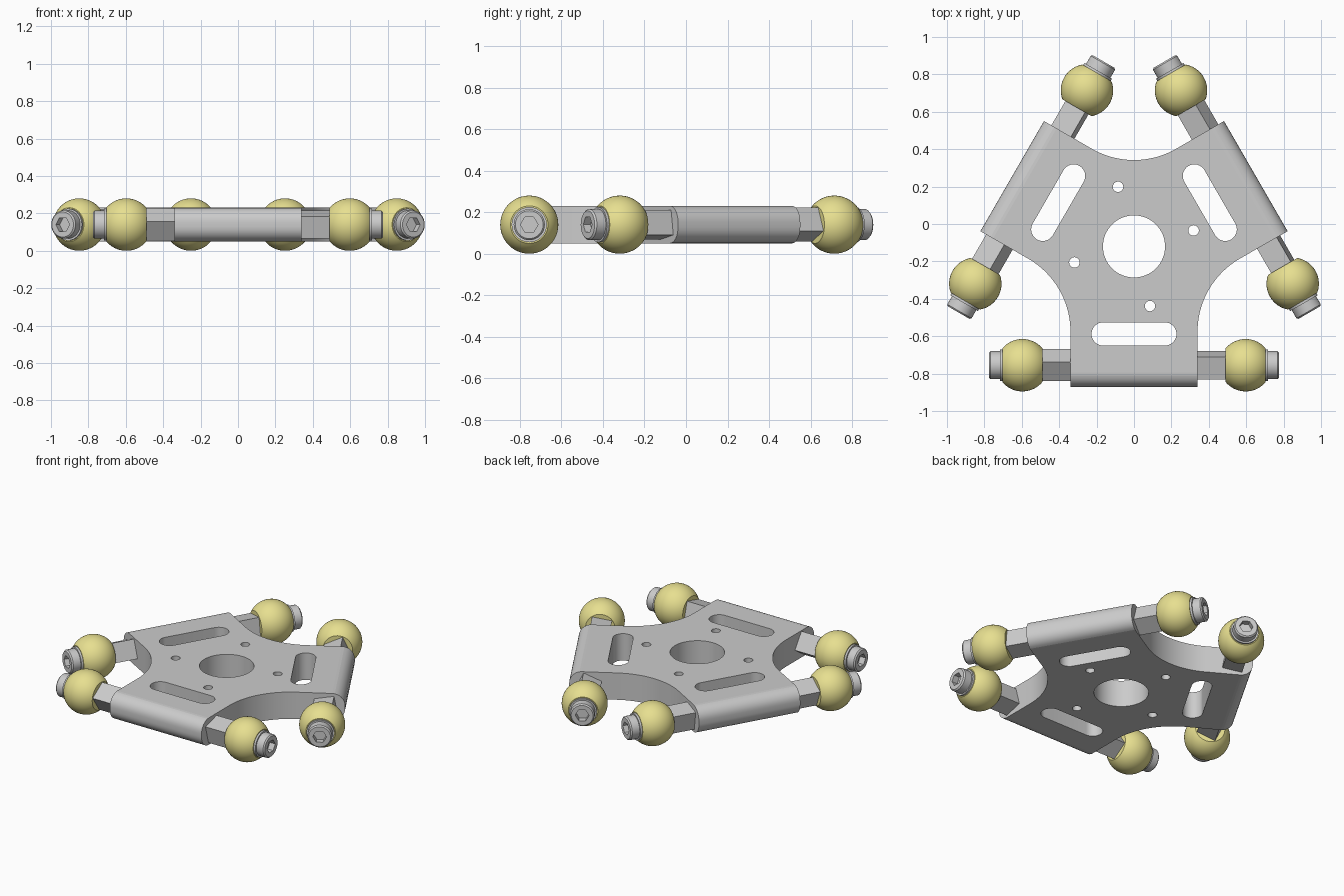
import bpy, bmesh
from math import sin, cos, pi, radians, sqrt
from mathutils import Matrix, Vector

if "Cube" in bpy.data.objects:
    bpy.data.objects.remove(bpy.data.objects["Cube"])

CY, ZC, ARM = -0.12, 0.14, 0.635      # hub centre y, mid height, hub-to-rod distance
HALF, OUT, NECK = 0.34, 0.752, 0.458  # arm half width, outer reach, start of concave arc
T = 0.09                              # half plate thickness
BASE = Matrix.Translation((0, CY, ZC))


def finish(name, bm, mat=None, angle=30):
    bmesh.ops.recalc_face_normals(bm, faces=bm.faces[:])
    me = bpy.data.meshes.new(name)
    bm.to_mesh(me)
    bm.free()
    ob = bpy.data.objects.new(name, me)
    bpy.context.collection.objects.link(ob)
    if mat:
        me.materials.append(mat)
    select(ob)
    bpy.ops.object.shade_smooth_by_angle(angle=radians(angle))
    return ob


def select(ob):
    bpy.ops.object.select_all(action='DESELECT')
    ob.select_set(True)
    bpy.context.view_layer.objects.active = ob


def prism(bm, pts, h):
    """Closed vertical prism from a 2D outline."""
    f = bm.faces.new([bm.verts.new((x, y, -h)) for x, y in pts])
    r = bmesh.ops.extrude_face_region(bm, geom=[f], use_keep_orig=True)
    vs = [v for v in r['geom'] if isinstance(v, bmesh.types.BMVert)]
    bmesh.ops.translate(bm, vec=(0, 0, 2 * h), verts=vs)


def lathe(name, profile, n, matrix, mat=None, start=0.0):
    """Spin (x, radius, is_hex) points around the x axis, with capped ends."""
    bm = bmesh.new()
    rings = []
    for x, r, is_hex in profile:
        ring = []
        for i in range(n):
            a = 2 * pi * i / n
            k = cos(pi / 6) / cos(a % (pi / 3) - pi / 6) if is_hex else 1
            ring.append(bm.verts.new((x, r * k * cos(a + start), r * k * sin(a + start))))
        rings.append(ring)
    for p, q in zip(rings, rings[1:]):
        for i in range(n):
            j = (i + 1) % n
            bm.faces.new((p[i], p[j], q[j], q[i]))
    bm.faces.new(rings[0])
    bm.faces.new(rings[-1])
    bm.transform(matrix)
    return finish(name, bm, mat)


def turn(p, a):
    return (p[0] * cos(a) - p[1] * sin(a), p[0] * sin(a) + p[1] * cos(a))


def circle(x, y, r, n):
    return [(x + r * cos(2 * pi * i / n), y + r * sin(2 * pi * i / n)) for i in range(n)]


# three-armed plate outline: straight arm sides joined by tangent concave arcs
dist = 0.462 + 0.452                    # hub to concave arc centre
centre = (dist * cos(radians(-30)), dist * sin(radians(-30)))
arc = []
for i in range(25):
    a = radians(180 - 60 * i / 24)
    arc.append((centre[0] + 0.452 * cos(a), centre[1] + 0.452 * sin(a)))
third = [(-HALF, -OUT), (HALF, -OUT)] + arc
outline = [turn(p, k * 2 * pi / 3) for k in range(3) for p in third]
bm = bmesh.new()
prism(bm, outline, T)
# rounded outer ends of the arms
ends = []
for e in bm.edges:
    d = (e.verts[0].co + e.verts[1].co) / 2
    if abs(e.verts[0].co.z - e.verts[1].co.z) < 1e-5 and e.calc_length() > 0.6:
        ends.append(e)
bmesh.ops.bevel(bm, geom=ends, offset=0.078, segments=8, profile=0.5, affect='EDGES')
bm.transform(BASE)
plate = finish("plate", bm)

# cutters: centre bore, four screw holes and three slots
bm = bmesh.new()
prism(bm, circle(0, 0, 0.166, 64), 0.2)
for k in range(4):
    x, y = turn((0.33, 0), radians(15 + 90 * k))
    prism(bm, circle(x, y, 0.028, 24), 0.2)
slot = []
for i in range(34):
    s = 1 if i < 17 else -1
    a = -pi / 2 + pi * (i % 17) / 16 + (0 if s > 0 else pi)
    slot.append((s * 0.165 + 0.062 * cos(a), -0.468 + 0.062 * sin(a)))
for k in range(3):
    prism(bm, [turn(p, k * 2 * pi / 3) for p in slot], 0.2)
bm.transform(BASE)
cutter = finish("plate_cutter", bm)
cutter.hide_render = True
mod = plate.modifiers.new("holes", 'BOOLEAN')
mod.operation, mod.solver, mod.object = 'DIFFERENCE', 'EXACT', cutter
select(plate)
bpy.ops.object.modifier_apply(modifier=mod.name)
bpy.data.objects.remove(cutter)
bpy.ops.object.shade_smooth_by_angle(angle=radians(30))
for f in plate.data.polygons:
    if abs(f.normal.z) > 0.99:
        f.use_smooth = False

yellow = bpy.data.materials.new("yellow")
yellow.diffuse_color = (0.80, 0.74, 0.28, 1)
yellow.use_nodes = True
yellow.node_tree.nodes["Principled BSDF"].inputs["Base Color"].default_value = yellow.diffuse_color

# profiles: truncated ball, washer, socket head bolt
R, CUT, BX = 0.14, 0.107, 0.597
ball = []
for i in range(25):
    x = -CUT + 2 * CUT * i / 24
    ball.append((BX + x, sqrt(R * R - x * x), False))
washer = [(0.70, 0.085, False), (0.717, 0.085, False)]
bolt = [(0.71, 0.075, False), (0.767, 0.075, False), (0.775, 0.067, False),
        (0.775, 0.042, True), (0.735, 0.042, True)]
rod = [(0.30, 0.087, False), (0.51, 0.087, False)]

# two rod ends per arm, three arms
twist = [60, 11, 20, 55, 70, 35]
for k in range(3):
    for side in range(2):
        m = (BASE @ Matrix.Rotation(k * 2 * pi / 3, 4, 'Z')
             @ Matrix.Translation((0, -ARM, 0)) @ Matrix.Rotation(side * pi, 4, 'Z'))
        tag = f"_{k + 1}_{'left' if side else 'right'}"
        lathe("square_rod" + tag, rod, 4, m, start=radians(twist[2 * k + side]))
        lathe("ball" + tag, ball, 48, m, yellow)
        lathe("washer" + tag, washer, 36, m)
        lathe("socket_bolt" + tag, bolt, 36, m)
